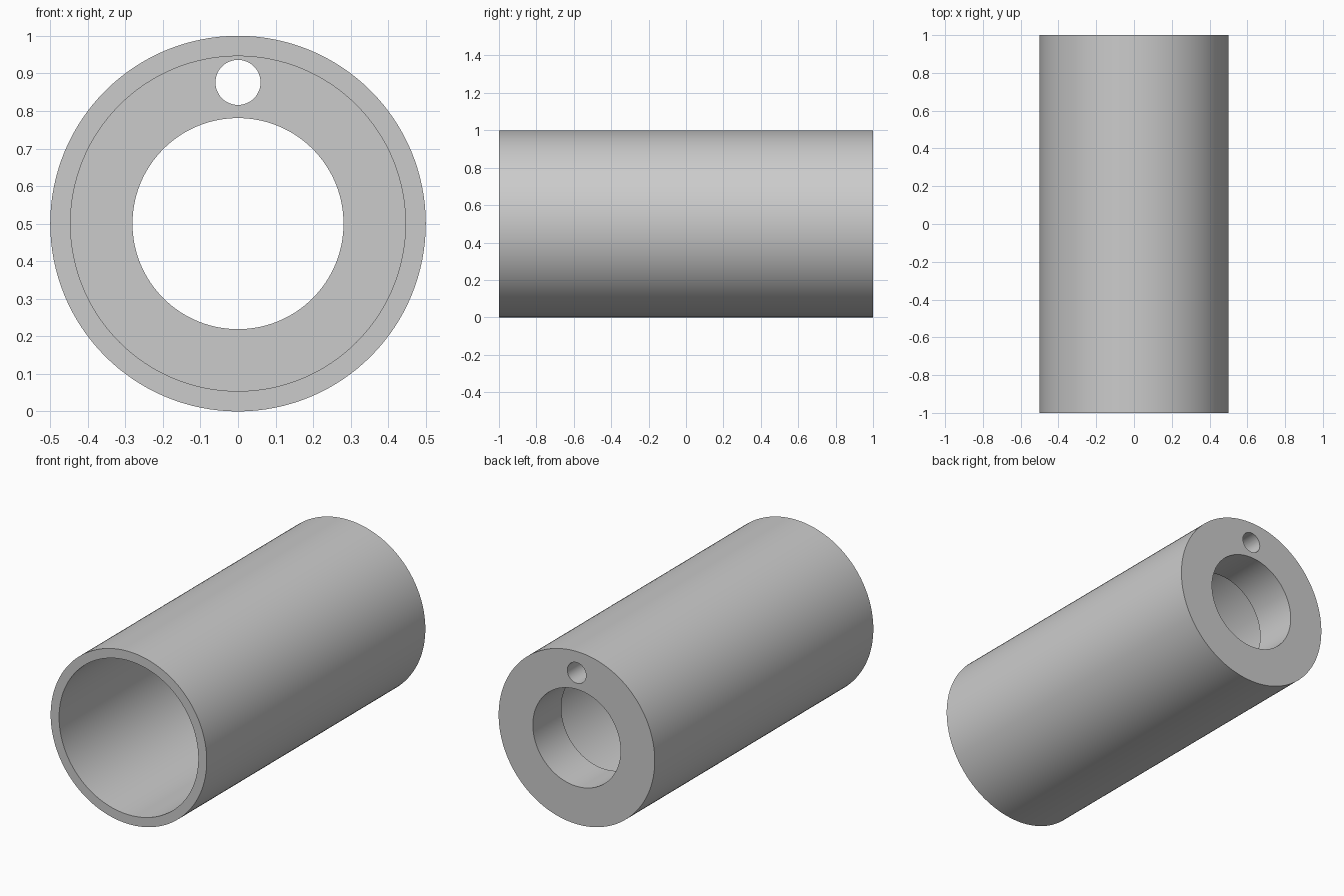
import bpy
import math

if "Cube" in bpy.data.objects:
    bpy.data.objects.remove(bpy.data.objects["Cube"])

LENGTH, AXIS_Z = 2.0, 0.5
WALL = 0.26          # thickness of the back wall
SIDES = 128


def rod(name, radius, y0, y1, z=AXIS_Z, sides=SIDES):
    """Cylinder lying along y from y0 to y1."""
    bpy.ops.mesh.primitive_cylinder_add(
        vertices=sides, radius=radius, depth=y1 - y0,
        location=(0, (y0 + y1) / 2, z), rotation=(math.pi / 2, 0, 0))
    ob = bpy.context.object
    ob.name = name
    return ob


def cut(target, cutter):
    """Subtract the cutter from the target, then remove it."""
    cutter.hide_render = True
    mod = target.modifiers.new(cutter.name, 'BOOLEAN')
    mod.operation = 'DIFFERENCE'
    mod.solver = 'EXACT'
    mod.object = cutter
    bpy.context.view_layer.objects.active = target
    bpy.ops.object.modifier_apply(modifier=mod.name)
    bpy.data.objects.remove(cutter, do_unlink=True)


# Outer sleeve
sleeve = rod("sleeve", 0.5, -LENGTH / 2, LENGTH / 2)

# Wide bore open to the front, centre hole and small pin hole in the back wall
cut(sleeve, rod("bore_cutter", 0.446, -1.2, 1 - WALL))
cut(sleeve, rod("centre_hole_cutter", 0.281, 0.5, 1.2))
cut(sleeve, rod("pin_hole_cutter", 0.06, 0.5, 1.2, z=0.876, sides=48))

# Single grey finish
grey = bpy.data.materials.new("light grey")
grey.diffuse_color = (0.6, 0.6, 0.6, 1)
grey.use_nodes = True
grey.node_tree.nodes["Principled BSDF"].inputs["Base Color"].default_value = grey.diffuse_color
sleeve.data.materials.clear()
sleeve.data.materials.append(grey)

# Smooth walls with crisp rims
bpy.ops.object.select_all(action='DESELECT')
sleeve.select_set(True)
bpy.context.view_layer.objects.active = sleeve
bpy.ops.object.shade_smooth_by_angle(angle=math.radians(30))
